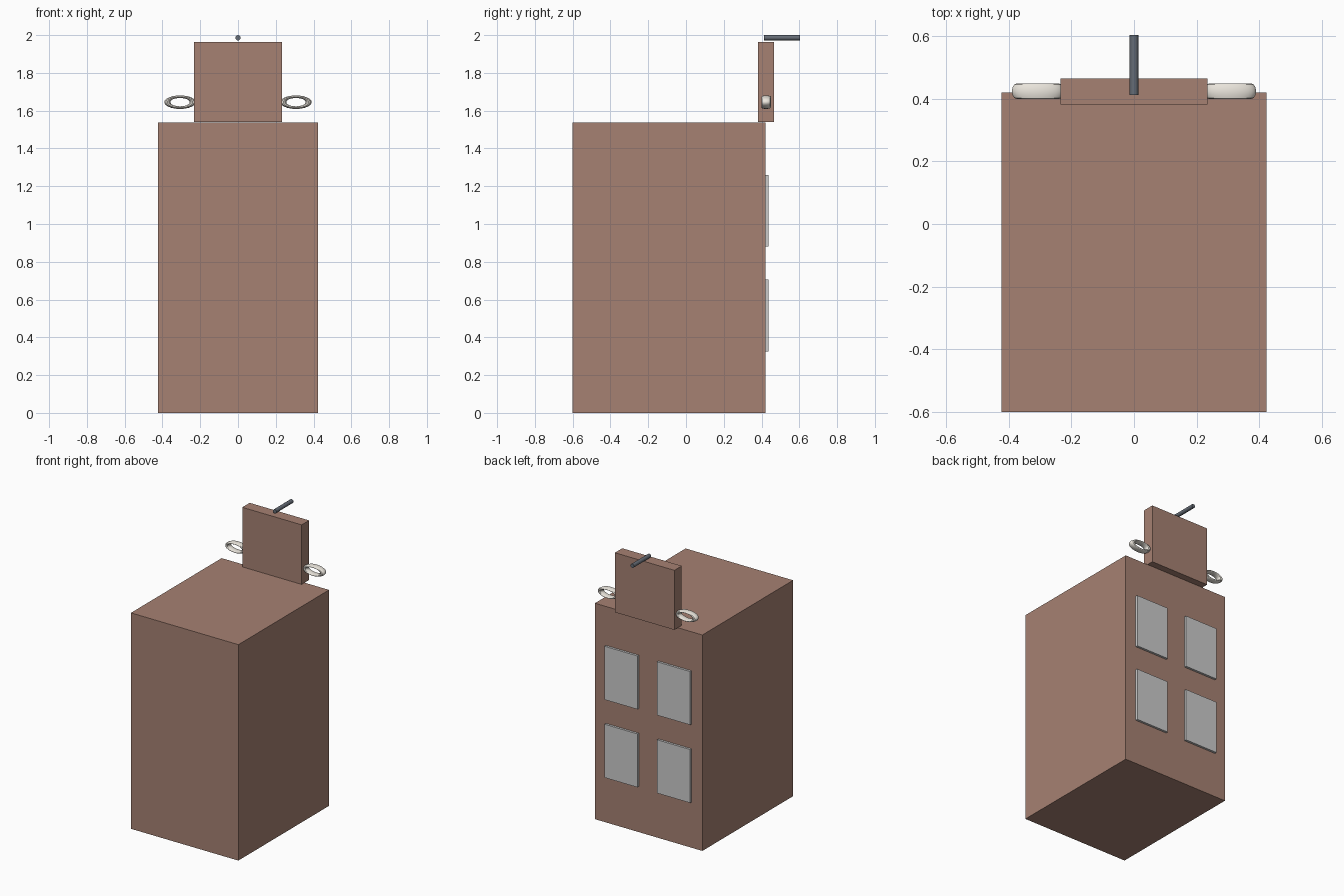
import bpy
from math import pi

if "Cube" in bpy.data.objects:
    bpy.data.objects.remove(bpy.data.objects["Cube"])


def material(name, rgb):
    m = bpy.data.materials.new(name)
    m.diffuse_color = (*rgb, 1)
    m.use_nodes = True
    m.node_tree.nodes["Principled BSDF"].inputs["Base Color"].default_value = m.diffuse_color
    return m


brick = material("brick", (0.38, 0.22, 0.17))
stone = material("cream_stone", (0.85, 0.81, 0.74))
iron = material("dark_iron", (0.13, 0.15, 0.18))


def finish(name, mat=None):
    ob = bpy.context.object
    ob.name = name
    if mat:
        ob.data.materials.append(mat)
    return ob


def box(name, lo, hi, mat=None):
    centre = [(a + b) / 2 for a, b in zip(lo, hi)]
    bpy.ops.mesh.primitive_cube_add(size=1, location=centre)
    ob = finish(name, mat)
    ob.scale = [b - a for a, b in zip(lo, hi)]
    bpy.ops.object.transform_apply(location=False, rotation=False, scale=True)
    return ob


# House body and raised gable on the back edge
box("house_body", (-0.423, -0.6, 0), (0.423, 0.42, 1.537), brick)
box("gable", (-0.234, 0.382, 1.54), (0.234, 0.465, 1.964), brick)

# Two rows of paired windows on the back wall
for row, z in (("lower", 0.325), ("upper", 0.88)):
    for side, x in (("left", -0.208), ("right", 0.208)):
        box(f"{row}_{side}_window", (x - 0.13, 0.402, z), (x + 0.13, 0.436, z + 0.38))

# Flattened scroll rings either side of the gable
for side, x in (("left", -0.307), ("right", 0.307)):
    bpy.ops.mesh.primitive_torus_add(major_radius=0.067, minor_radius=0.016,
                                     major_segments=32, minor_segments=12,
                                     location=(x, 0.424, 1.645), rotation=(pi / 2, 0, 0))
    ob = finish(f"{side}_scroll", stone)
    ob.scale = (1, 0.43, 1.55)
    bpy.ops.object.transform_apply(location=False, rotation=True, scale=True)
    bpy.ops.object.shade_smooth_by_angle()

# Hoisting beam above the gable
bpy.ops.mesh.primitive_cylinder_add(vertices=16, radius=0.014, depth=0.192,
                                    location=(0, 0.508, 1.986), rotation=(pi / 2, 0, 0))
finish("hoist_beam", iron)
bpy.ops.object.shade_smooth_by_angle()
